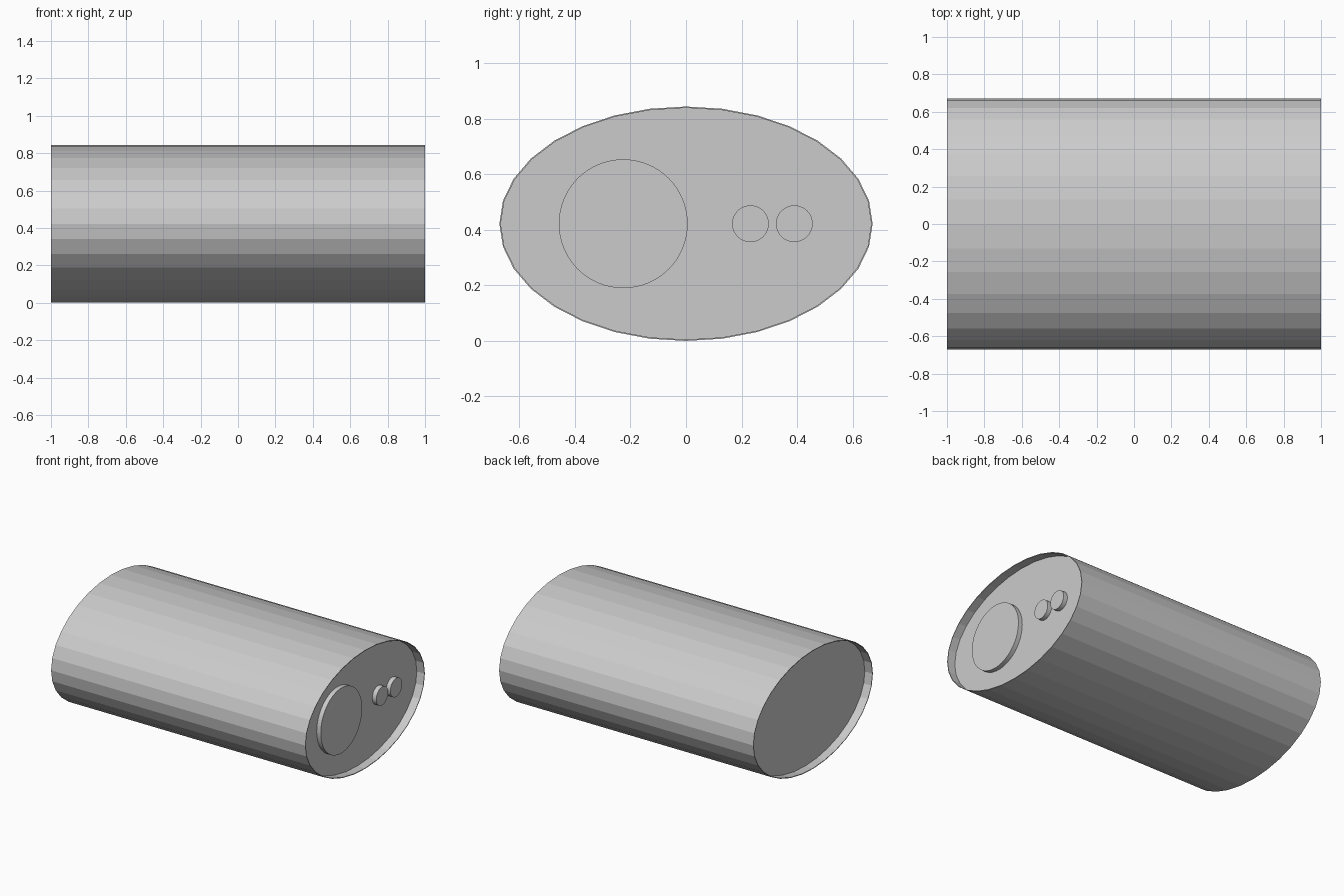
import bpy, bmesh
from math import sin, cos, tau, pi

if "Cube" in bpy.data.objects:
    bpy.data.objects.remove(bpy.data.objects["Cube"])

RY, RZ, CZ = 0.672, 0.422, 0.422   # oval radii and centre height
WALL, RECESS = 0.005, 0.06         # thin rim and end-cap inset
SIDES = 32


def make_object(name, bm):
    bmesh.ops.recalc_face_normals(bm, faces=bm.faces)
    mesh = bpy.data.meshes.new(name)
    bm.to_mesh(mesh)
    bm.free()
    obj = bpy.data.objects.new(name, mesh)
    bpy.context.collection.objects.link(obj)
    return obj


def loft(name, sections, cy=0.0, n=SIDES):
    """Bridge oval sections (x, y radius, z radius) along x and cap both ends."""
    bm = bmesh.new()
    rings = [[bm.verts.new((x, cy + ry * sin(tau * i / n), CZ + rz * cos(tau * i / n)))
              for i in range(n)] for x, ry, rz in sections]
    for a, b in zip(rings, rings[1:]):
        for i in range(n):
            j = (i + 1) % n
            bm.faces.new((a[i], a[j], b[j], b[i]))
    bm.faces.new(rings[0])
    bm.faces.new(rings[-1])
    return make_object(name, bm)


# Oval body with a thin rim around a recessed cap at each end
half = [(1, RY, RZ), (1, RY - WALL, RZ - WALL), (1 - RECESS, RY - WALL, RZ - WALL)]
loft("oval_body", [(-x, ry, rz) for x, ry, rz in reversed(half)] + half)

# Raised round discs on the right-hand cap
for name, cy, r in (("large_disc", -0.226, 0.232),
                    ("small_disc_inner", 0.232, 0.066),
                    ("small_disc_outer", 0.39, 0.066)):
    base = 1 - RECESS
    disc = loft(name, [(base - 0.01, r, r), (base + 0.032, r, r)], cy, 64)
    bpy.context.view_layer.objects.active = disc
    disc.select_set(True)
    bpy.ops.object.shade_smooth_by_angle(angle=pi / 6)
    disc.select_set(False)
